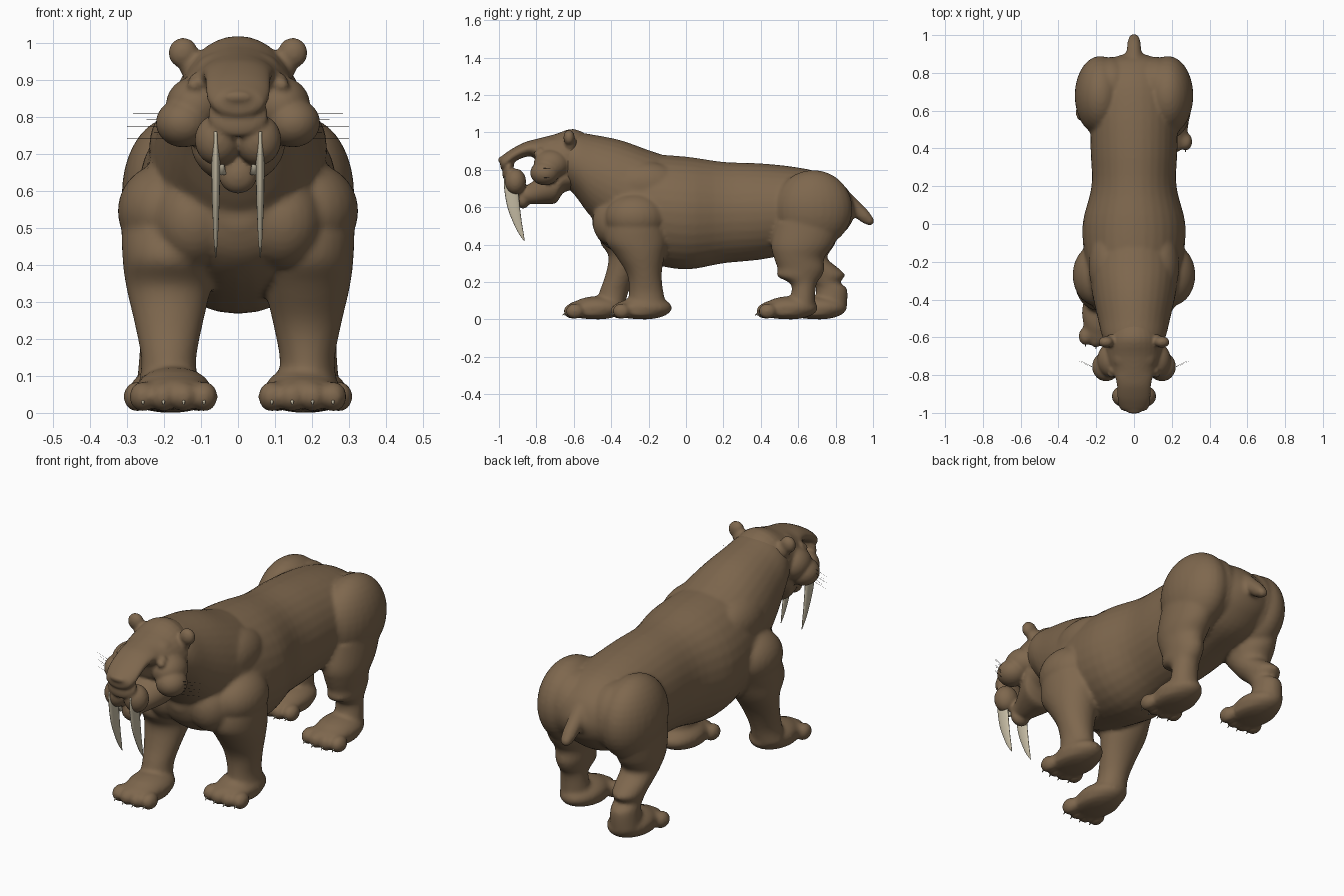
import bpy, bmesh, math
from mathutils import Vector, Matrix

if "Cube" in bpy.data.objects:
    bpy.data.objects.remove(bpy.data.objects["Cube"], do_unlink=True)


def material(name, colour):
    mat = bpy.data.materials.new(name)
    mat.use_nodes = True
    mat.diffuse_color = (*colour, 1)
    mat.node_tree.nodes["Principled BSDF"].inputs["Base Color"].default_value = (*colour, 1)
    return mat


FUR = material("brown fur", (0.21, 0.137, 0.076))
IVORY = material("ivory", (0.56, 0.50, 0.37))
DARK = material("dark whisker", (0.03, 0.025, 0.02))
fur_parts = []


def finish(name, bm, mat):
    bmesh.ops.recalc_face_normals(bm, faces=bm.faces)
    mesh = bpy.data.meshes.new(name)
    bm.to_mesh(mesh)
    bm.free()
    mesh.materials.append(mat)
    mesh.polygons.foreach_set("use_smooth", [True] * len(mesh.polygons))
    obj = bpy.data.objects.new(name, mesh)
    bpy.context.collection.objects.link(obj)
    if mat == FUR:
        fur_parts.append(obj)


def blend(name, voxel):
    """Fuse the fur parts made so far into one soft skin."""
    skin = fur_parts[0]
    with bpy.context.temp_override(active_object=skin, object=skin,
                                   selected_objects=fur_parts,
                                   selected_editable_objects=fur_parts):
        bpy.ops.object.join()
    fur_parts.clear()
    skin.name = name
    remesh = skin.modifiers.new("fuse", "REMESH")
    remesh.mode = "VOXEL"
    remesh.voxel_size = voxel
    remesh.use_smooth_shade = True
    smooth = skin.modifiers.new("soften", "SMOOTH")
    smooth.factor = 0.5
    smooth.iterations = 4


def ball(name, centre, radii, tilt=0.0):
    """Ellipsoid, optionally tilted about the x axis."""
    bm = bmesh.new()
    bmesh.ops.create_uvsphere(bm, u_segments=28, v_segments=18, radius=1)
    place = Matrix.Translation(centre) @ Matrix.Rotation(tilt, 4, "X")
    bm.transform(place @ Matrix.Diagonal((*radii, 1)))
    finish(name, bm, FUR)


def spline(points, steps=4):
    """Smooth the list of stations with a Catmull-Rom curve."""
    pts = [Vector(p) for p in points]
    pts = [pts[0]] + pts + [pts[-1]]
    out = []
    for a, b, c, d in zip(pts, pts[1:], pts[2:], pts[3:]):
        for i in range(steps):
            t = i / steps
            out.append(b + (c - a) * (t / 2) + (a * 2 - b * 5 + c * 4 - d) * (t * t / 2)
                       + (b * 3 - a - c * 3 + d) * (t ** 3 / 2))
    return out + [pts[-1]]


def loft(name, stations, ring_point, mat=FUR, sides=32):
    bm = bmesh.new()
    rings = []
    for s in spline(stations):
        angles = [math.tau * i / sides for i in range(sides)]
        rings.append([bm.verts.new(ring_point(s, math.cos(a), math.sin(a))) for a in angles])
    for low, high in zip(rings, rings[1:]):
        for i in range(sides):
            j = (i + 1) % sides
            bm.faces.new((low[i], low[j], high[j], high[i]))
    bm.faces.new(rings[0])
    bm.faces.new(rings[-1])
    finish(name, bm, mat)


def along(name, stations):
    """Stations are y, bottom, top, half width."""
    def point(s, c, n):
        y, low, high, half = s
        return half * c, y, (low + high) / 2 + (high - low) / 2 * n
    loft(name, stations, point)


def upright(name, x, stations, mat=FUR, sides=32):
    """Stations are z, front, back, half width."""
    def point(s, c, n):
        z, front, back, half = s
        return x + half * c, (front + back) / 2 + (back - front) / 2 * n, z
    loft(name, stations, point, mat, sides)


def spike(name, start, end, radius, mat):
    start, end = Vector(start), Vector(end)
    bm = bmesh.new()
    bmesh.ops.create_cone(bm, cap_ends=True, segments=8, radius1=radius, radius2=radius / 4,
                          depth=(end - start).length)
    turn = (end - start).to_track_quat("Z", "Y").to_matrix().to_4x4()
    bm.transform(Matrix.Translation((start + end) / 2) @ turn)
    finish(name, bm, mat)


def foot(name, x, y):
    """Padded paw with four toes and claws."""
    ball(name + "_paw", (x, y, 0.062), (0.102, 0.145, 0.062))
    ball(name + "_instep", (x, y - 0.06, 0.06), (0.096, 0.11, 0.045))
    ball(name + "_sole", (x, y - 0.02, 0.035), (0.098, 0.14, 0.034))
    for i in range(4):
        across = i - 1.5
        tx = x + across * 0.055
        ty = y - 0.142 + abs(across) * 0.012
        ball(f"{name}_toe_{i}", (tx, ty, 0.044), (0.037, 0.048, 0.041))
        spike(f"{name}_claw_{i}", (tx, ty - 0.035, 0.035), (tx, ty - 0.055, 0.022), 0.006, IVORY)


# Skull, bridge of the snout and jaw
along("skull", [(-.5, .75, .97, .1), (-.6, .69, 1.018, .15), (-.7, .73, .99, .148),
                (-.77, .77, .972, .125), (-.81, .86, .962, .1), (-.86, .868, .948, .09),
                (-.92, .84, .918, .088), (-.96, .805, .892, .082), (-.985, .8, .873, .065),
                (-.993, .82, .86, .03)])
ball("forehead", (0, -.71, .93), (.115, .1, .052), tilt=.2)
ball("nose", (0, -.988, .853), (.04, .017, .017))
ball("upper_lip_bridge", (0, -.95, .805), (.082, .026, .062), tilt=-.3)
along("lower_jaw", [(-.905, .635, .665, .025), (-.885, .62, .7, .047), (-.83, .616, .73, .065),
                    (-.76, .616, .78, .1), (-.7, .62, .82, .125), (-.675, .65, .83, .13),
                    (-.65, .68, .84, .13), (-.58, .7, .83, .12)])
ball("chin", (0, -.872, .642), (.052, .037, .05))

for side, word in ((1, "left"), (-1, "right")):
    # Face details
    ball(word + "_cheek", (side * .148, -.755, .783), (.074, .078, .066))
    ball(word + "_cheek_bone", (side * .115, -.72, .83), (.08, .095, .078))
    ball(word + "_lip", (side * .055, -.912, .737), (.062, .057, .069))
    ball(word + "_eye_socket", (side * .105, -.775, .89), (.03, .028, .03))
    ball(word + "_eye", (side * .118, -.795, .885), (.019, .019, .019))
    ball(word + "_ear", (side * .148, -.625, .972), (.04, .03, .041))
    ball(word + "_ear_base", (side * .12, -.62, .94), (.04, .033, .042))
    upright(word + "_tusk", side * .06,
            [(.76, -.972, -.93, .006), (.7, -.972, -.9, .011), (.6, -.955, -.888, .011),
             (.52, -.925, -.878, .008), (.46, -.895, -.868, .005), (.418, -.865, -.862, .001)],
            IVORY, 16)
    spike(word + "_lower_fang", (side * .043, -.9, .645), (side * .044, -.915, .69), .011, IVORY)
    for i in range(5):
        z = .74 + i * .017
        spike(f"{word}_whisker_{i}", (side * .19, -.77, z),
              (side * (.3 - i % 2 * .02), -.725, z), .0009, DARK)
blend("head", .0075)

# Trunk, neck and tail
along("torso", [(-.5, .5, .62, .05), (-.46, .42, .75, .15), (-.36, .35, .85, .22),
                (-.2, .3, .88, .258), (0, .267, .87, .272), (.2, .3, .842, .225),
                (.4, .32, .834, .23), (.6, .36, .812, .23), (.76, .4, .772, .21),
                (.86, .48, .7, .15), (.9, .55, .62, .05)])
along("neck", [(-.68, .74, .97, .13), (-.6, .67, 1.0, .167), (-.5, .54, .988, .192),
               (-.35, .42, .958, .225), (-.2, .38, .905, .24), (-.05, .42, .855, .19)])
along("tail", [(.82, .62, .72, .052), (.88, .57, .675, .043), (.93, .525, .625, .038),
               (.97, .505, .585, .033), (.995, .505, .55, .025), (1.005, .518, .535, .01)])

for side, word in ((1, "left"), (-1, "right")):
    # Haunches and shoulders
    ball(word + "_haunch", (side * .178, .68, .59), (.136, .21, .208))
    ball(word + "_buttock", (side * .12, .735, .6), (.125, .15, .17))
    ball(word + "_shoulder_blade", (side * .13, -.22, .72), (.11, .2, .125))
    ball(word + "_shoulder", (side * .195, -.27, .545), (.13, .165, .13))
    ball(word + "_breast", (side * .12, -.38, .52), (.11, .12, .13))

# Forelegs, the right one stepping forward
upper_arm = [(.6, -.37, -.17, .09), (.52, -.42, -.12, .125)]
upright("left_foreleg", .187, upper_arm + [
    (.42, -.43, -.1, .125), (.34, -.375, -.115, .115), (.24, -.315, -.13, .092),
    (.14, -.305, -.12, .074), (.06, -.32, -.1, .085)])
upright("right_foreleg", -.187, upper_arm + [
    (.42, -.46, -.16, .125), (.34, -.415, -.2, .115), (.24, -.43, -.265, .092),
    (.14, -.465, -.31, .074), (.06, -.48, -.33, .085)])
foot("left_fore", .174, -.22)
foot("right_fore", -.174, -.47)

# Hind legs with a jutting hock, the left one stepping forward
upright("left_hind_leg", .2, [
    (.52, .48, .84, .1), (.4, .455, .79, .102), (.33, .47, .74, .09),
    (.27, .49, .74, .08), (.23, .488, .725, .074), (.18, .565, .695, .066),
    (.06, .54, .69, .075)])
upright("right_hind_leg", -.2, [
    (.52, .48, .84, .1), (.4, .5, .795, .102), (.33, .55, .755, .09),
    (.27, .6, .82, .08), (.235, .64, .85, .074), (.195, .68, .825, .066),
    (.16, .695, .862, .066), (.06, .69, .86, .075)])
foot("left_hind", .19, .56)
foot("right_hind", -.19, .715)
blend("body", .011)
